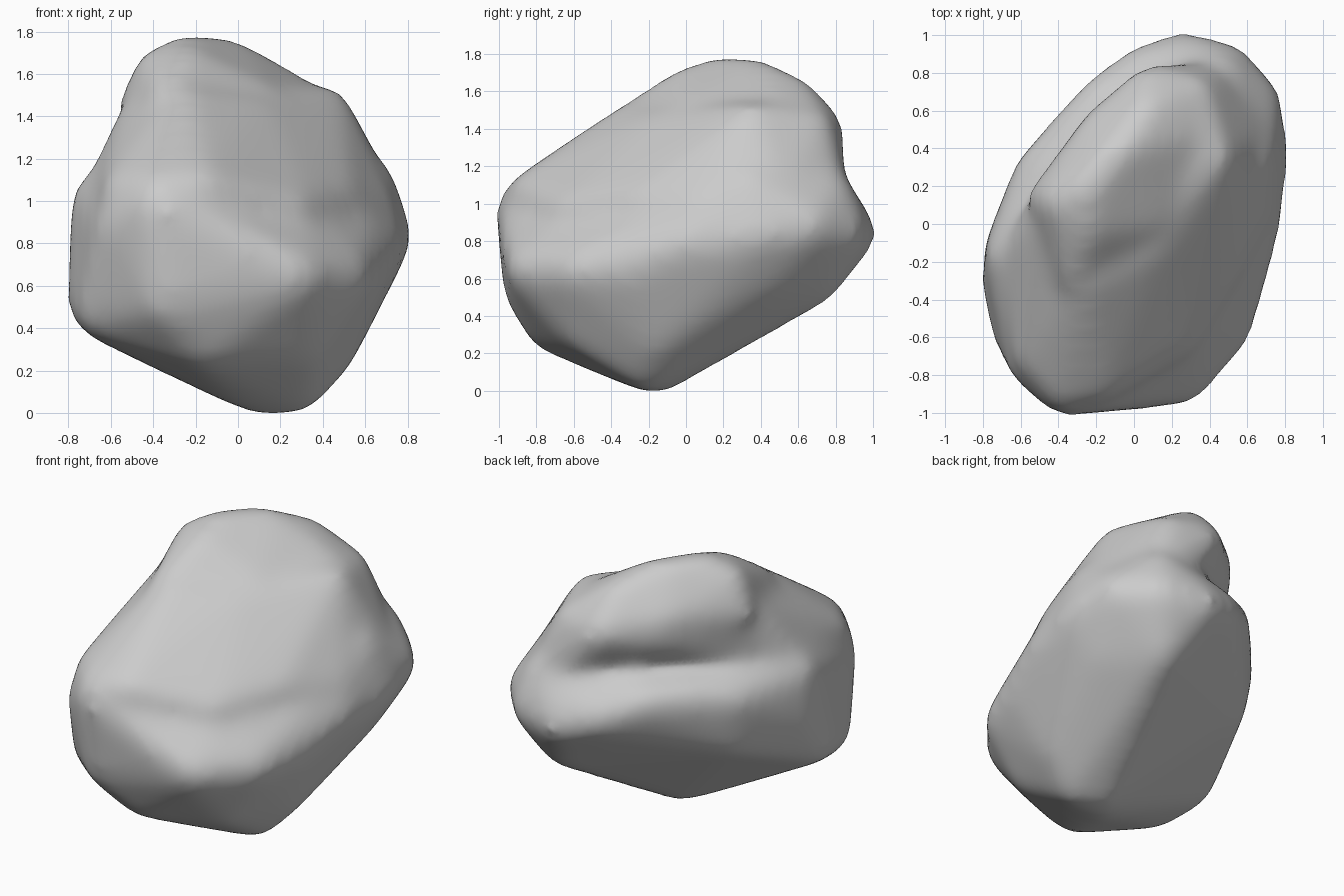
import bpy, bmesh
from mathutils import Vector

cube = bpy.data.objects.get("Cube")
if cube:
    bpy.data.objects.remove(cube, do_unlink=True)

# Outer corners of the main boulder mass
BODY = [
    (-.42, -1, 1), (-.62, -.84, .9), (-.4, -.96, .5),
    (-.72, -.65, .43), (-.8, -.35, .48), (-.8, -.2, .75),
    (-.78, -.2, 1.04), (-.62, .32, 1), (-.4, .57, 1.04),
    (-.6, .3, .72), (-.2, .78, 1.03), (.05, .95, .93),
    (.28, 1.02, .86), (.55, .95, .87), (.73, .76, .9),
    (.8, .45, .85), (.5, .87, 1.1), (.7, .4, 1.15),
    (.78, 0, .8), (.67, -.38, .62), (.56, -.68, .62),
    (.28, -.96, .63), (-.2, -.84, .27), (.32, -.66, .25),
    (.15, -.2, -.03), (.32, -.26, 0), (0, -.35, .03),
    (.48, -.2, .15), (.64, 0, .42), (.66, .5, .6),
    (.42, .82, .57), (.4, .5, .4), (-.1, .4, .45),
    (.2, -.5, 1.1), (.6, -.1, 1),
]

# Outer corners of the crown: shoulder ring first, then its foot,
# which is drawn in at the back left to leave an overhang
CROWN = [
    (-.56, .02, 1.43), (-.49, .22, 1.4), (-.2, .62, 1.41), (.1, .84, 1.43),
    (.36, .78, 1.42), (.5, .42, 1.47), (.12, -.2, 1.45), (-.32, -.38, 1.47),
    (-.35, .15, 1), (.1, .5, 1), (.5, .85, 1), (.73, .55, .95),
    (.74, .1, .9), (-.7, -.2, 1.06), (-.6, -.8, 1), (-.42, -.97, 1),
    (-.2, -.95, 1.02), (.28, -.7, .9), (.55, -.3, .95),
]

# Outer corners of the ridge along the summit
RIDGE = [
    (-.48, .06, 1.63), (-.28, -.1, 1.64), (-.3, .15, 1.75), (-.14, .38, 1.77),
    (0, .46, 1.73), (.12, .68, 1.58), (-.56, .1, 1.42), (-.22, .6, 1.42),
    (.1, .8, 1.42), (-.35, -.36, 1.44), (.15, -.05, 1.44),
    (.4, .5, 1.44), (.3, .72, 1.44),
]

# Unit ball used to round every corner
ball = bmesh.new()
bmesh.ops.create_icosphere(ball, subdivisions=2, radius=1)
BALL = [v.co.copy() for v in ball.verts]
ball.free()


def add_lump(bm, corners, radius):
    """Convex lump whose corners are rounded inside the given points."""
    points = [Vector(c) for c in corners]
    middle = sum(points, Vector()) / len(points)
    verts = []
    for p in points:
        centre = p - (p - middle).normalized() * radius
        verts += [bm.verts.new(centre + d * radius) for d in BALL]
    bmesh.ops.convex_hull(bm, input=verts)


bm = bmesh.new()
for corners, radius in ((BODY, .15), (CROWN, .12), (RIDGE, .1)):
    add_lump(bm, corners, radius)
bmesh.ops.delete(bm, geom=[v for v in bm.verts if not v.link_faces], context='VERTS')
bmesh.ops.recalc_face_normals(bm, faces=bm.faces)
mesh = bpy.data.meshes.new("boulder")
bm.to_mesh(mesh)
bm.free()
boulder = bpy.data.objects.new("boulder", mesh)
bpy.context.scene.collection.objects.link(boulder)

# Fuse the lumps and wear them smooth
remesh = boulder.modifiers.new("fuse", 'REMESH')
remesh.mode = 'VOXEL'
remesh.voxel_size = 0.035
wear = boulder.modifiers.new("wear", 'SMOOTH')
wear.factor = 0.5
wear.iterations = 30
graph = bpy.context.evaluated_depsgraph_get()
worn = bpy.data.meshes.new_from_object(boulder.evaluated_get(graph))
boulder.modifiers.clear()
boulder.data = worn
bpy.data.meshes.remove(mesh)
worn.name = "boulder"

# Rest it on the ground
lowest = min(v.co.z for v in worn.vertices)
for v in worn.vertices:
    v.co.z -= lowest
for face in worn.polygons:
    face.use_smooth = True

# Stone colour
stone = bpy.data.materials.new("grey stone")
stone.use_nodes = True
colour = (.6, .6, .6, 1)
stone.diffuse_color = colour
stone.node_tree.nodes["Principled BSDF"].inputs["Base Color"].default_value = colour
worn.materials.clear()
worn.materials.append(stone)
